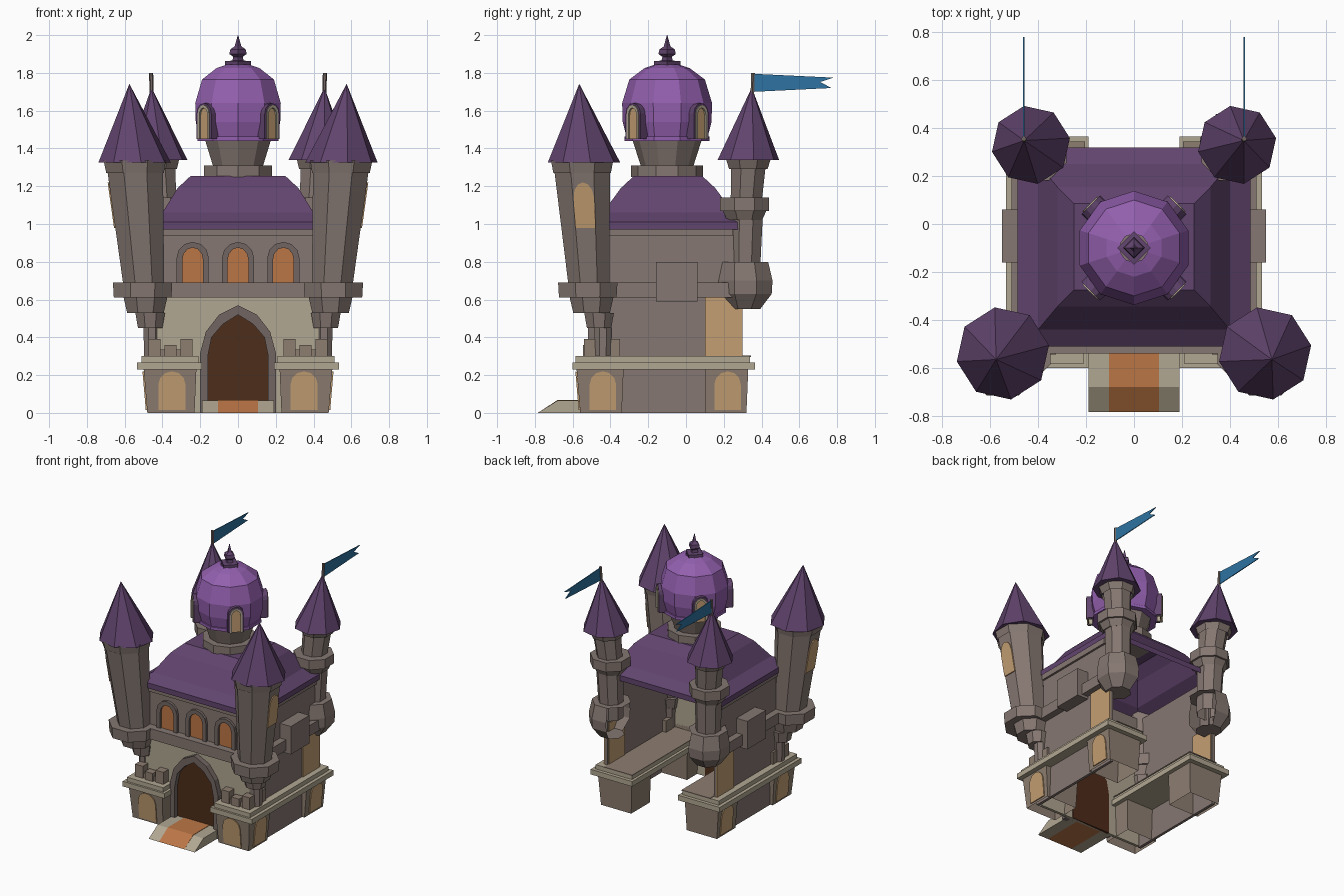
import bpy, bmesh, math

if "Cube" in bpy.data.objects:
    bpy.data.objects.remove(bpy.data.objects["Cube"])

def material(name, r, g, b):
    m = bpy.data.materials.new(name)
    m.diffuse_color = (r, g, b, 1)
    m.use_nodes = True
    m.node_tree.nodes["Principled BSDF"].inputs["Base Color"].default_value = m.diffuse_color
    return m

STONE = material("stone", .235, .185, .165)
TRIM = material("dark_stone", .165, .132, .122)
BEIGE = material("pale_stone", .44, .385, .285)
BASE = material("base_stone", .27, .21, .165)
ROOF = material("roof_purple", .12, .058, .155)
DOME = material("dome_purple", .29, .115, .42)
TAN = material("window_tan", .55, .345, .17)
ORANGE = material("warm_orange", .50, .18, .06)
DOOR = material("door_brown", .075, .026, .01)
BLUE = material("flag_blue", .026, .17, .36)

def build(name, verts, faces, mat):
    me = bpy.data.meshes.new(name)
    me.from_pydata(verts, [], faces)
    me.materials.append(mat)
    bm = bmesh.new()
    bm.from_mesh(me)
    bmesh.ops.remove_doubles(bm, verts=bm.verts, dist=1e-5)
    bmesh.ops.recalc_face_normals(bm, faces=bm.faces)
    bm.to_mesh(me)
    bm.free()
    ob = bpy.data.objects.new(name, me)
    bpy.context.collection.objects.link(ob)
    return ob

def loft(name, rings, mat, bottom=True, top=True):
    n = len(rings[0])
    verts = [p for r in rings for p in r]
    faces = [(k*n+i, k*n+(i+1) % n, (k+1)*n+(i+1) % n, (k+1)*n+i)
             for k in range(len(rings)-1) for i in range(n)]
    if bottom:
        faces.append(tuple(range(n)))
    if top:
        faces.append(tuple(range(len(verts)-n, len(verts))))
    return build(name, verts, faces, mat)

def ngon(x, y, z, r, n=8, rot=22.5):
    return [(x + r*math.cos(math.radians(rot) + 2*math.pi*i/n),
             y + r*math.sin(math.radians(rot) + 2*math.pi*i/n), z) for i in range(n)]

def lathe(name, prof, mat, n=8, rot=22.5, caps=False):
    """prof: (x, y, z, r) rings"""
    return loft(name, [ngon(*p, n, rot) for p in prof], mat, caps, caps)

def rect(x0, x1, y0, y1, z):
    return [(x0, y0, z), (x1, y0, z), (x1, y1, z), (x0, y1, z)]

def box(name, x0, x1, y0, y1, z0, z1, mat):
    return loft(name, [rect(x0, x1, y0, y1, z0), rect(x0, x1, y0, y1, z1)], mat)

def arch(c, w, z0, spring, top, n=6):
    pts = [(c-w, z0)]
    for i in range(n+1):
        a = math.pi*(1 - i/n)
        pts.append((c + w*math.cos(a), spring + (top-spring)*math.sin(a)))
    return pts + [(c+w, z0)]

def prism(name, pts, f, d0, d1, mat):
    return loft(name, [[f(u, z, d) for u, z in pts] for d in (d0, d1)], mat)

def frame(name, outer, inner, f, d0, d1, mat):
    """open-bottomed arch surround"""
    secs = [[f(*o, d0), f(*o, d1), f(*i, d1), f(*i, d0)] for o, i in zip(outer, inner)]
    return loft(name, secs, mat)

def front(y):
    return lambda u, z, d: (u, y-d, z)

# gate wall, arch and door
box("gate_wall", -.43, .43, -.48, -.46, 0, .62, BEIGE)
do = [(-.2, 0), (-.2, .32), (-.17, .43), (-.1, .52), (0, .57), (.1, .52), (.17, .43), (.2, .32), (.2, 0)]
di = [(-.16, 0), (-.16, .3), (-.14, .4), (-.08, .47), (0, .52), (.08, .47), (.14, .4), (.16, .3), (.16, 0)]
frame("gate_arch", do, di, front(-.48), 0, .04, TRIM)
prism("gate_door", di, front(-.48), -.025, .005, DOOR)

# entrance ramp
def ramp(name, x0, x1, lift, mat):
    prof = [(-.785, 0), (-.68, .065+lift), (-.48, .065+lift), (-.48, 0)]
    loft(name, [[(x, y, z) for y, z in prof] for x in (x0, x1)], mat)
ramp("ramp_path", -.105, .105, .003, ORANGE)
for s in (1, -1):
    ramp("ramp_border", s*.105, s*.19, 0, BEIGE)

# upper front wall with three windows
box("upper_front_wall", -.45, .45, -.48, -.46, .62, .99, STONE)
box("front_cornice", -.42, .42, -.54, -.46, .61, .69, STONE)
box("wall_top_moulding", -.42, .42, -.495, -.47, .94, .985, STONE)
for x in (-.24, 0, .24):
    frame("front_window_surround", arch(x, .085, .69, .82, .905), arch(x, .055, .69, .81, .875),
          front(-.48), 0, .02, TRIM)
    prism("front_window_pane", arch(x, .055, .69, .81, .875), front(-.48), 0, .006, ORANGE)

for s in (1, -1):
    def side(x, slope=0):
        return lambda u, z, d: (s*(x + slope*z + d), u, z)

    # side walls
    box("lower_side_wall", s*.44, s*.46, -.48, .30, 0, .62, STONE)
    box("upper_side_wall", s*.44, s*.46, -.48, .26, .62, .99, STONE)
    box("side_cornice", s*.45, s*.51, -.42, .30, .61, .69, STONE)
    box("side_balcony", s*.45, s*.55, -.16, .06, .59, .80, STONE)
    box("side_top_moulding", s*.45, s*.475, -.46, .25, .94, .985, STONE)
    prism("side_tall_panel", [(.1, .3), (.3, .3), (.3, .61), (.1, .61)], side(.46), 0, .008, TAN)
    prism("side_tall_panel_inside", [(.1, .3), (.29, .3), (.29, .61), (.1, .61)], side(.44), -.006, 0, TAN)

    # corner bastions with flared sides, hollow underneath
    for y0, y1, fy in ((-.56, -.34, -.02), (.10, .32, 0)):
        loft("corner_bastion", [rect(s*.23, s*.48, y0, y1, 0), rect(s*.22, s*.50, y0+fy, y1+.01, .24)],
             BASE, False, False)
        c = (y0+y1)/2 + .01
        prism("bastion_side_window", arch(c, .07, .015, .15, .22), side(.48, .085), 0, .007, TAN)
    prism("bastion_front_window", arch(s*.35, .072, .015, .15, .22),
          lambda u, z, d: (u, -.56-.085*z-d, z), 0, .007, TAN)
    box("bastion_ledge", s*.19, s*.535, -.60, .365, .23, .268, BEIGE)
    box("bastion_ledge_top", s*.21, s*.51, -.585, .34, .268, .30, BEIGE)
    box("inner_ledge_floor", s*.205, s*.44, -.46, .345, .297, .304, BASE)

    # battlement on the front bastion
    box("battlement", s*.25, s*.46, -.53, -.46, .30, .335, BASE)
    for mx in (.24, .41):
        for my in (-.54, -.42):
            if mx > .3 or my < -.5:
                box("merlon", s*mx, s*(mx+.065), my, my+.07, .30, .39, BASE)
    box("merlon_middle", s*.325, s*.39, -.545, -.49, .30, .36, BASE)

    # front tower: stepped corbel, leaning shaft, spire
    for z0, z1, x, y, r0, r1 in ((.30, .46, .455, -.44, .045, .05), (.45, .53, .465, -.46, .07, .085),
                                 (.53, .61, .49, -.50, .105, .125), (.61, .69, .505, -.52, .165, .17)):
        lathe("front_tower_corbel", [(s*x, y, z0, r0), (s*x, y, z1, r1)], STONE, caps=True)
    lathe("front_tower_shaft", [(s*.50, -.515, .69, .118), (s*.545, -.55, 1.29, .16)], STONE)
    lathe("front_tower_collar", [(s*.545, -.55, 1.27, .165), (s*.547, -.55, 1.335, .178)], STONE)
    loft("front_tower_spire", [ngon(s*.547, -.54, 1.325, .195, 8, 10),
                               ngon(s*.575, -.565, 1.74, .001, 8, 10)], ROOF)
    prism("front_tower_window", [(u*.9, z) for u, z in arch(0, .075, .98, 1.14, 1.22)],
          lambda u, z, d: (s*(.609 + (z-.69)*.1397 + d), -.533 - (z-1.0)*.058 + u*.8, z), 0, .007, TAN)

    # rear tower: bracket on the outer side, shaft, gallery ring, spire
    x, y = s*.40, .31
    ob = lathe("rear_tower_bracket", [(x, y, .55, .09), (x, y+.005, .63, .15), (x, y+.005, .70, .155),
                                      (x, y, .80, .135)], STONE, caps=True)
    bm = bmesh.new()
    bm.from_mesh(ob.data)
    inner = [p for p in bm.faces if p.calc_center_median().x*s < .33]
    bmesh.ops.delete(bm, geom=inner, context='FACES')
    bm.to_mesh(ob.data)
    bm.free()
    lathe("rear_tower_shaft", [(x, y, .68, .085), (s*.41, .32, 1.07, .095)], STONE)
    lathe("rear_tower_gallery", [(s*.41, .31, 1.02, .10), (s*.41, .31, 1.07, .125), (s*.41, .31, 1.07, .14),
                                 (s*.41, .31, 1.14, .14)], STONE, caps=True)
    lathe("rear_tower_upper_shaft", [(s*.41, .32, 1.14, .09), (s*.425, .33, 1.31, .10)], STONE)
    lathe("rear_tower_collar", [(s*.425, .33, 1.29, .11), (s*.43, .33, 1.35, .13)], STONE)
    loft("rear_tower_spire", [ngon(s*.43, .33, 1.34, .165, 8, 10),
                              ngon(s*.458, .348, 1.72, .001, 8, 10)], ROOF)
    lathe("flag_pole", [(s*.456, .35, 1.65, .011), (s*.46, .355, 1.80, .011)], TRIM, 6, 0, True)
    prism("flag", [(.36, 1.70), (.77, 1.72), (.71, 1.752), (.78, 1.775), (.36, 1.795)],
          side(.457), 0, .006, BLUE)

# main hipped roof, open underneath
loft("main_roof", [rect(-hx, hx, -.095-hy, -.095+hy, z) for z, hx, hy in
     ((.97, .485, .415), (1.01, .485, .415), (1.06, .40, .345), (1.19, .32, .25), (1.255, .25, .18))],
     ROOF, bottom=False)

# dome drum, dome and finial
def at_dome(prof):
    return [(0, -.1, z, r) for r, z in prof]
lathe("drum_collar", at_dome([(.19, 1.25), (.19, 1.31)]), STONE, 10, -90, True)
lathe("drum", at_dome([(.14, 1.31), (.185, 1.45)]), STONE, 10, -90)
lathe("dome", at_dome([(.18, 1.44), (.225, 1.44), (.225, 1.462), (.215, 1.462), (.235, 1.54), (.238, 1.64),
                       (.2, 1.765), (.12, 1.825), (.06, 1.845)]), DOME, 10, -90)
lathe("finial", at_dome([(.07, 1.838), (.07, 1.862), (.03, 1.865), (.025, 1.885), (.046, 1.90),
                         (.04, 1.925), (.018, 1.94), (.001, 2.0)]), ROOF, 4, 0, True)

# arched dormers on the dome diagonals
for k in range(4):
    a = math.radians(45 + 90*k)
    f = lambda u, z, d: (d*math.cos(a) - u*math.sin(a), -.1 + d*math.sin(a) + u*math.cos(a), z)
    mid = arch(0, .043, 1.45, 1.58, 1.63)
    pane = arch(0, .03, 1.45, 1.575, 1.615)
    frame("dormer_hood", arch(0, .055, 1.45, 1.585, 1.64), mid, f, .2, .255, ROOF)
    frame("dormer_surround", mid, pane, f, .22, .26, BEIGE)
    prism("dormer_pane", pane, f, .243, .25, TAN)
